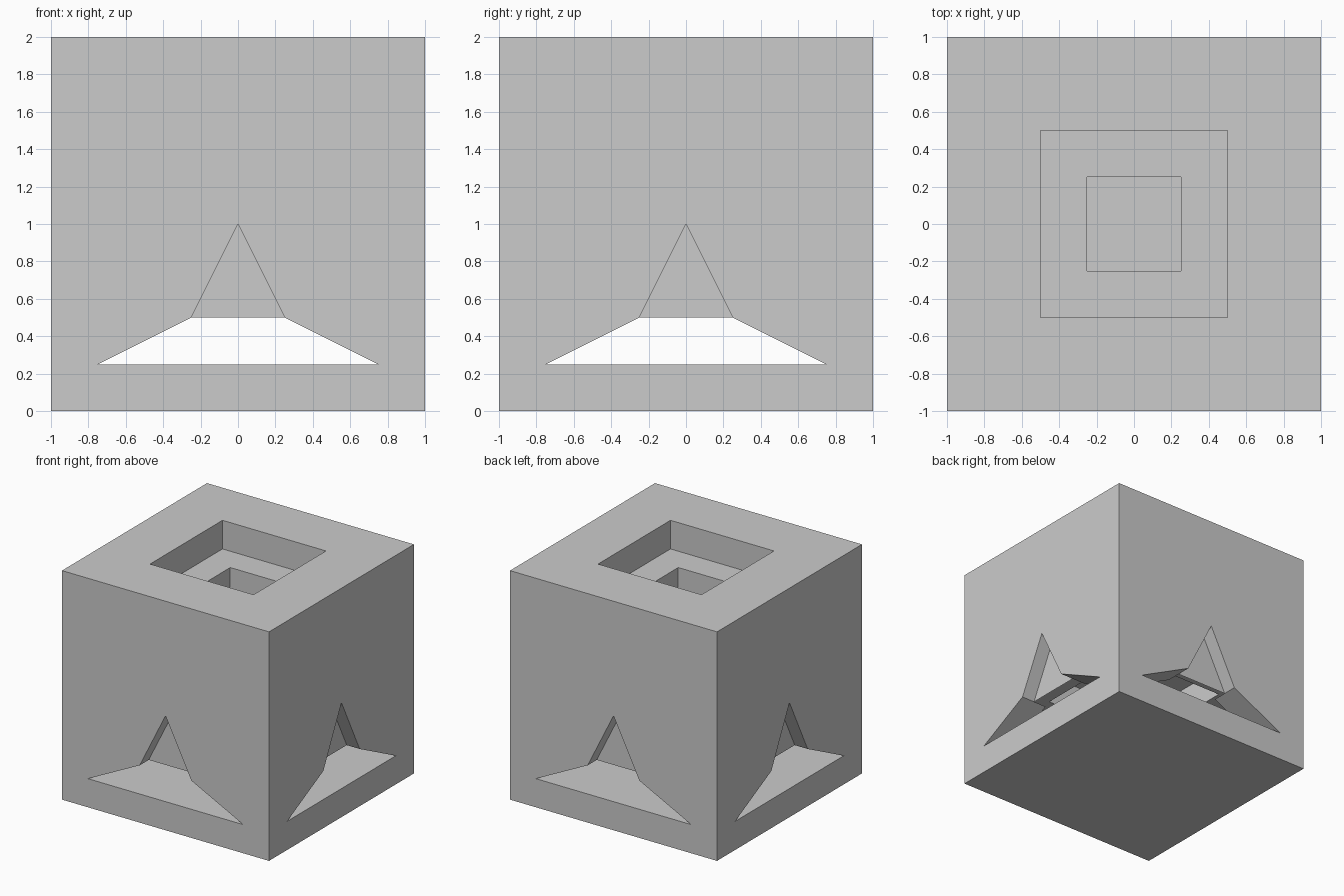
import bpy, bmesh
from mathutils import Matrix

if "Cube" in bpy.data.objects:
    bpy.data.objects.remove(bpy.data.objects["Cube"])


def make_object(name, bm):
    bmesh.ops.recalc_face_normals(bm, faces=bm.faces)
    mesh = bpy.data.meshes.new(name)
    bm.to_mesh(mesh)
    bm.free()
    obj = bpy.data.objects.new(name, mesh)
    bpy.context.collection.objects.link(obj)
    return obj


def box(name, half, z0, z1):
    bm = bmesh.new()
    bmesh.ops.create_cube(bm, size=1, matrix=Matrix.Translation((0, 0, (z0 + z1) / 2))
                          @ Matrix.Diagonal((2 * half, 2 * half, z1 - z0, 1)))
    return make_object(name, bm)


def prism(name, profile, y0, y1, quarter_turns):
    # x/z profile extruded along y, then turned about z
    bm = bmesh.new()
    face = bm.faces.new([bm.verts.new((x, y0, z)) for x, z in profile])
    ext = bmesh.ops.extrude_face_region(bm, geom=[face])
    bmesh.ops.translate(bm, vec=(0, y1 - y0, 0),
                        verts=[g for g in ext["geom"] if isinstance(g, bmesh.types.BMVert)])
    turn = Matrix.Rotation(quarter_turns * 1.5707963267948966, 4, 'Z')
    bmesh.ops.transform(bm, matrix=turn, verts=bm.verts)
    return make_object(name, bm)


body = box("block_body", 1, 0, 2)

# stepped inner chamber, central shaft and top recess
cutters = [box("cutter_chamber", h, a, b) for h, a, b in (
    (0.75, 0.25, 0.6), (0.875, 0.5, 0.75), (0.5, 0.65, 1.0),
    (0.25, 0.9, 1.85), (0.5, 1.75, 2.2))]

# pointed windows: full outline through the thin wall, lower flare through the thick wall
window = [(-0.75, 0.25), (0.75, 0.25), (0.25, 0.5), (0, 1), (-0.25, 0.5)]
flare = window[:3] + window[4:]
for k in range(4):
    cutters.append(prism("cutter_window", window, -1.2, -0.875, k))
    cutters.append(prism("cutter_flare", flare, -1.2, -0.7, k))

for c in cutters:
    c.hide_render = True
    mod = body.modifiers.new(c.name, 'BOOLEAN')
    mod.operation = 'DIFFERENCE'
    mod.solver = 'EXACT'
    mod.object = c

# bake the cuts and drop the cutters
bpy.context.view_layer.update()
baked = bpy.data.meshes.new_from_object(
    body.evaluated_get(bpy.context.evaluated_depsgraph_get()))
body.modifiers.clear()
body.data = baked
for c in cutters:
    bpy.data.objects.remove(c)
